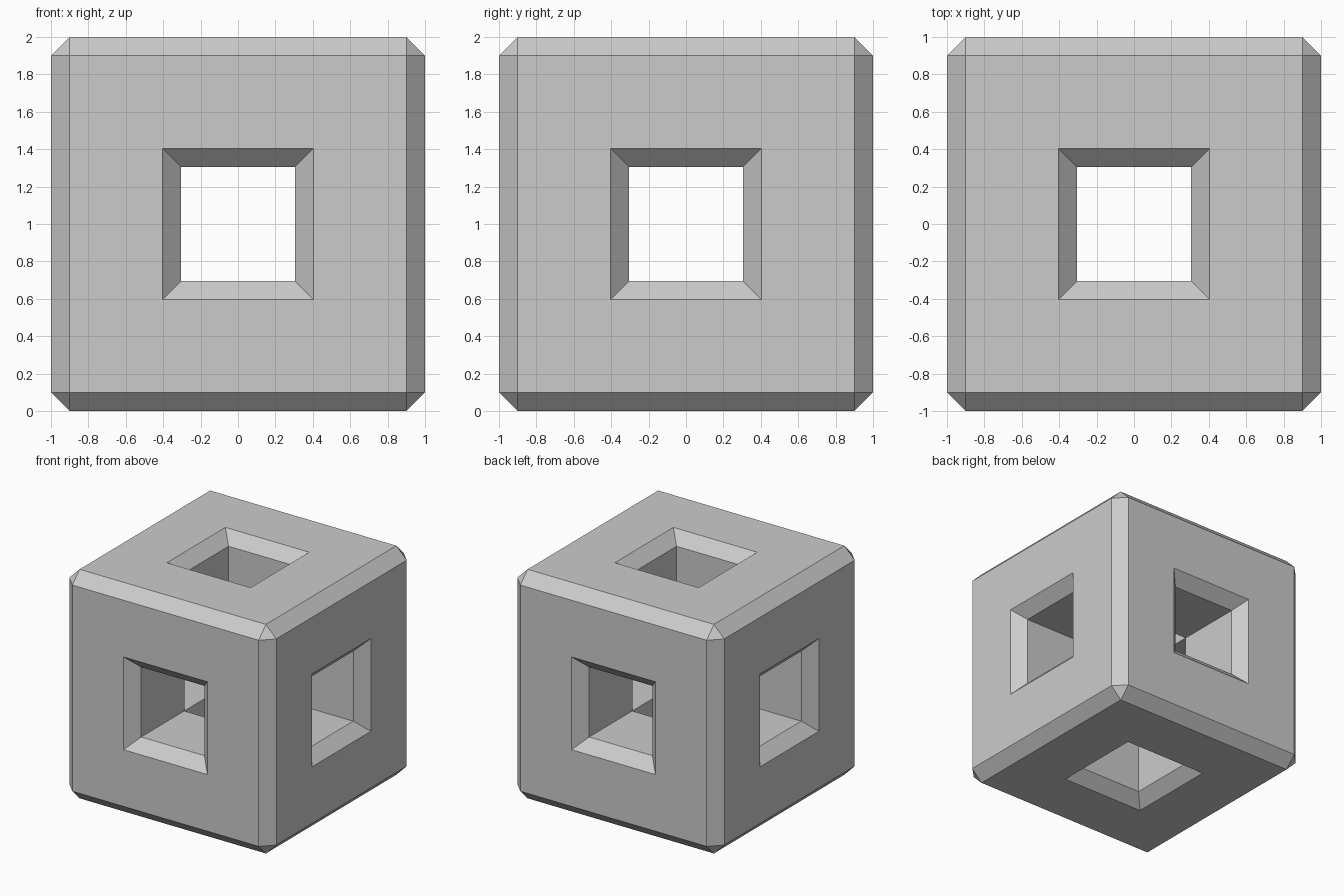
import bpy
import bmesh

BEVEL = 0.1      # chamfer on outer edges and hole rims
HOLE = 0.305     # half width of the square tunnels

default = bpy.data.objects.get("Cube")
if default:
    bpy.data.objects.remove(default, do_unlink=True)

# Single plain grey material
grey = bpy.data.materials.new("light grey")
grey.use_nodes = True
colour = (0.6, 0.6, 0.6, 1)
grey.diffuse_color = colour
grey.node_tree.nodes["Principled BSDF"].inputs["Base Color"].default_value = colour


def inset_ring(bm, face, axis, half, depth):
    """Inset a face, then put its square at a half width and a distance from the centre."""
    bmesh.ops.inset_individual(bm, faces=[face], thickness=0.02, depth=0.0,
                               use_even_offset=True)
    for v in face.verts:
        for i in range(3):
            size = depth if i == axis else half
            v.co[i] = size if v.co[i] > 0 else -size


# Chamfered block
bm = bmesh.new()
bmesh.ops.create_cube(bm, size=2)
bmesh.ops.bevel(bm, geom=bm.edges[:], offset=BEVEL, offset_type='OFFSET',
                segments=1, profile=0.5, affect='EDGES')
bm.normal_update()

# Square hole on each side: rim, sloped lip, then straight walls to the central crossing
sides = [f for f in bm.faces if f.calc_area() > 1]
for face in sides:
    axis = max(range(3), key=lambda i: abs(face.normal[i]))
    inset_ring(bm, face, axis, HOLE + BEVEL, 1)
    inset_ring(bm, face, axis, HOLE, 1 - BEVEL)
    inset_ring(bm, face, axis, HOLE, HOLE)

# Open the tunnels into each other
bmesh.ops.delete(bm, geom=sides, context='FACES_ONLY')
bmesh.ops.remove_doubles(bm, verts=bm.verts[:], dist=0.001)
bmesh.ops.recalc_face_normals(bm, faces=bm.faces[:])

mesh = bpy.data.meshes.new("pierced_block")
bm.to_mesh(mesh)
bm.free()
mesh.materials.append(grey)
block = bpy.data.objects.new("pierced_block", mesh)
block.location.z = 1
bpy.context.collection.objects.link(block)
